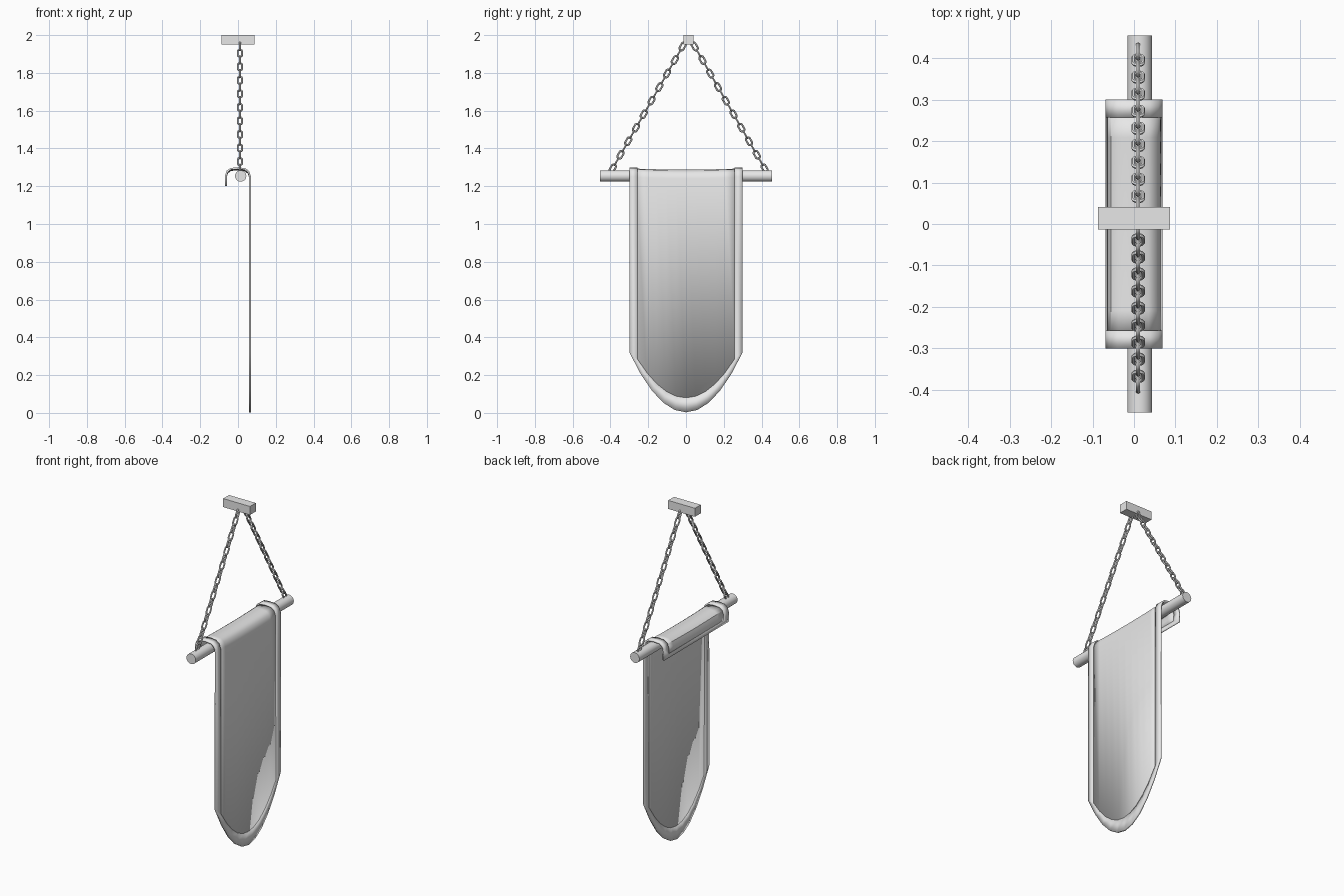
import bpy, bmesh, math
from mathutils import Matrix, Vector

cube = bpy.data.objects.get("Cube")
if cube:
    bpy.data.objects.remove(cube, do_unlink=True)

grey = bpy.data.materials.new("plain_grey")
grey.use_nodes = True
grey.diffuse_color = (0.8, 0.8, 0.8, 1)
grey.node_tree.nodes["Principled BSDF"].inputs["Base Color"].default_value = (0.8, 0.8, 0.8, 1)


def finish(name, bm, thickness=0, smooth=True):
    bmesh.ops.recalc_face_normals(bm, faces=bm.faces)
    mesh = bpy.data.meshes.new(name)
    bm.to_mesh(mesh)
    bm.free()
    mesh.materials.append(grey)
    obj = bpy.data.objects.new(name, mesh)
    bpy.context.collection.objects.link(obj)
    if thickness:
        mod = obj.modifiers.new("thickness", "SOLIDIFY")
        mod.thickness = thickness
        mod.offset = 0
    if smooth:
        bpy.ops.object.select_all(action="DESELECT")
        obj.select_set(True)
        bpy.context.view_layer.objects.active = obj
        bpy.ops.object.shade_smooth_by_angle(angle=math.radians(35))
    return obj


# Ceiling block
bm = bmesh.new()
bmesh.ops.create_cube(bm, size=1, matrix=Matrix.Translation((0, 0.014, 1.975))
                      @ Matrix.Diagonal((0.174, 0.054, 0.05, 1)))
finish("ceiling_block", bm, smooth=False)

# Rod
bm = bmesh.new()
bmesh.ops.create_cone(bm, cap_ends=True, segments=20, radius1=0.03, radius2=0.03, depth=0.91,
                      matrix=Matrix.Translation((0.014, 0, 1.254)) @ Matrix.Rotation(math.pi / 2, 4, "X"))
finish("rod", bm)


# Chains of interlocked oval links
def add_link(bm, matrix, major=12, minor=6, radius=0.0118, wire=0.0053, stretch=0.0105):
    rings = []
    for i in range(major):
        a = 2 * math.pi * (i + 0.5) / major
        shift = math.copysign(stretch, math.sin(a))
        ring = []
        for j in range(minor):
            b = 2 * math.pi * j / minor
            r = radius + wire * math.cos(b)
            ring.append(bm.verts.new(matrix @ Vector(
                (r * math.cos(a), wire * math.sin(b), r * math.sin(a) + shift))))
        rings.append(ring)
    for i in range(major):
        p, q = rings[i], rings[(i + 1) % major]
        for j in range(minor):
            k = (j + 1) % minor
            bm.faces.new((p[j], q[j], q[k], p[k]))


def chain(name, start, end, count=19):
    bm = bmesh.new()
    start, end = Vector(start), Vector(end)
    turn = (end - start).to_track_quat("Z", "X").to_matrix().to_4x4()
    for i in range(count):
        place = Matrix.Translation(start.lerp(end, i / (count - 1)))
        add_link(bm, place @ turn @ Matrix.Rotation(math.pi / 2 * (i % 2), 4, "Z"))
    finish(name, bm)


for name, side in (("left_chain", 1), ("right_chain", -1)):
    chain(name, (0.01, 0.014 + side * 0.402, 1.295), (0.01, 0.014 + side * 0.032, 1.94))

# Cloth cross-section over the rod, from the short flap to the long hanging side
FOLD = [(-0.064, 1.255), (-0.056, 1.279), (-0.038, 1.292), (0, 1.295),
        (0.036, 1.291), (0.055, 1.277), (0.064, 1.25)]
SEGMENTS = 10
STEPS = [2 * i / SEGMENTS - 1 for i in range(SEGMENTS + 1)]
OUTER, INNER = 0.3, 0.257


def outer_bottom(t):
    return 0.003 + 0.317 * t * t


def inner_bottom(t):
    return 0.08 + 0.205 * t * t


# Inner panel, sagging slightly between the edges
bm = bmesh.new()
columns = []
for t in STEPS:
    y = t * (INNER + 0.004)
    drop = 0.004 + 0.005 * (1 - t * t)
    line = [(-0.063, 1.215)] + [(x * 0.97, z - drop) for x, z in FOLD]
    line.append((0.064, inner_bottom(t) - 0.004))
    columns.append([bm.verts.new((x, y, z)) for x, z in line])
for p, q in zip(columns, columns[1:]):
    for j in range(len(p) - 1):
        bm.faces.new((p[j], q[j], q[j + 1], p[j + 1]))
finish("banner_panel", bm, 0.004)


# Raised trim around the whole cloth
def trim_loop(half, flap_z, bottom):
    side = [(-0.064, flap_z)] + FOLD
    pts = [(x, -half, z) for x, z in side]
    pts += [(0.064, half * t, bottom(t)) for t in STEPS]
    pts += [(x, half, z) for x, z in reversed(side)]
    return pts


bm = bmesh.new()
outer = [bm.verts.new(p) for p in trim_loop(OUTER, 1.2, outer_bottom)]
inner = [bm.verts.new(p) for p in trim_loop(INNER, 1.222, inner_bottom)]
for i in range(len(outer)):
    k = (i + 1) % len(outer)
    bm.faces.new((outer[i], outer[k], inner[k], inner[i]))
finish("banner_trim", bm, 0.01)
